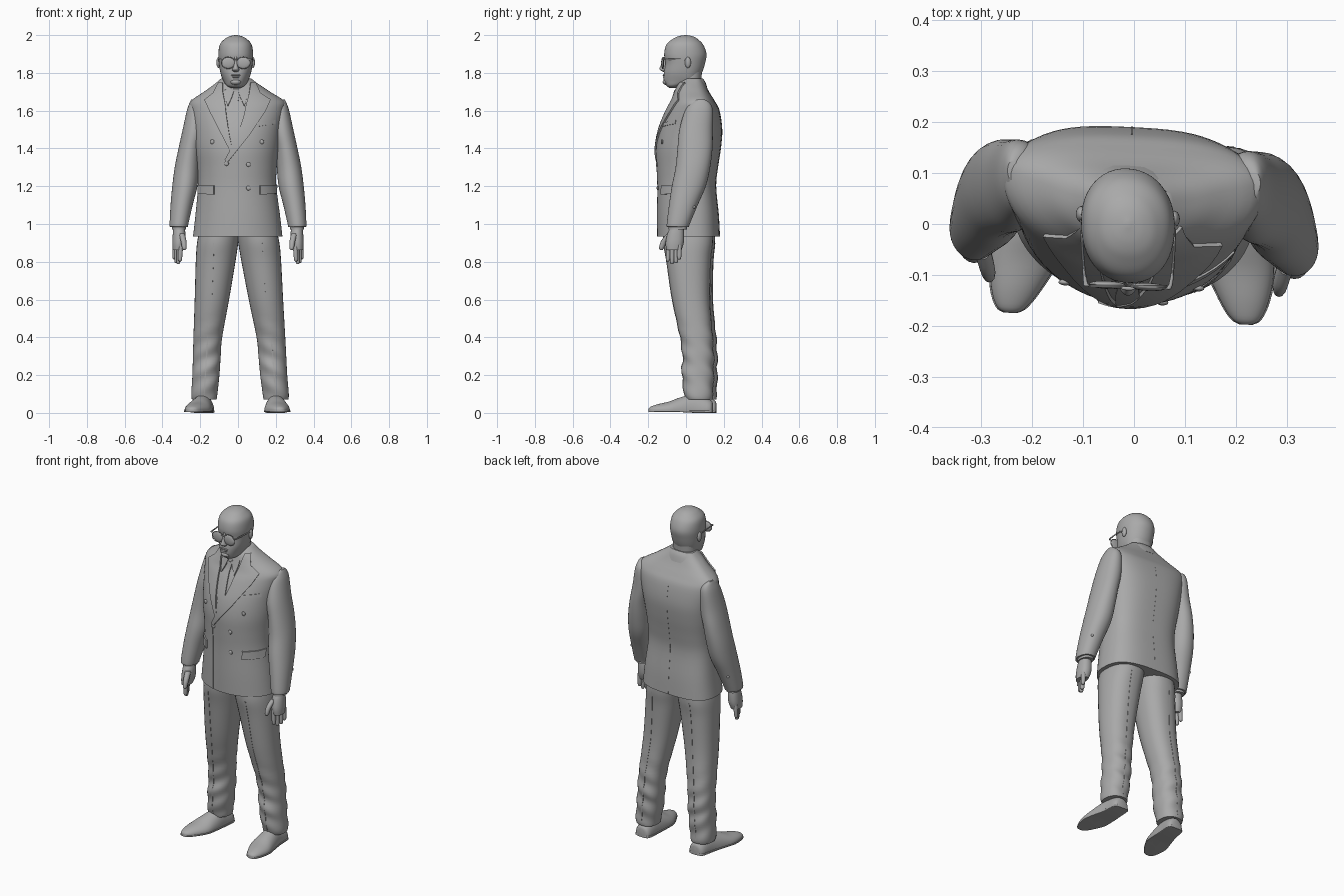
import bpy, bmesh, math
from mathutils import Vector
from mathutils.bvhtree import BVHTree

old = bpy.data.objects.get("Cube")
if old:
    bpy.data.objects.remove(old, do_unlink=True)

GREY = (0.4, 0.4, 0.4, 1)
mat = bpy.data.materials.new("plain grey")
mat.use_nodes = True
mat.diffuse_color = GREY
mat.node_tree.nodes["Principled BSDF"].inputs["Base Color"].default_value = GREY


def finish(name, bm, twist=True):
    """Turn a bmesh into a smooth object; twist gives the slight turn of the stance."""
    bmesh.ops.recalc_face_normals(bm, faces=bm.faces)
    if twist:
        for v in bm.verts:
            v.co.y -= 0.05 * v.co.x
    mesh = bpy.data.meshes.new(name)
    bm.to_mesh(mesh)
    bm.free()
    mesh.materials.append(mat)
    ob = bpy.data.objects.new(name, mesh)
    bpy.context.collection.objects.link(ob)
    bpy.ops.object.select_all(action='DESELECT')
    ob.select_set(True)
    bpy.context.view_layer.objects.active = ob
    bpy.ops.object.shade_smooth_by_angle(angle=math.radians(40))
    return ob


def skin(name, rings, twist=True):
    """Join rings of points with quads and cap both ends."""
    bm = bmesh.new()
    loops = [[bm.verts.new(p) for p in ring] for ring in rings]
    n = len(loops[0])
    for a, b in zip(loops, loops[1:]):
        for i in range(n):
            j = (i + 1) % n
            bm.faces.new((a[i], a[j], b[j], b[i]))
    bm.faces.new(loops[0])
    bm.faces.new(loops[-1])
    return finish(name, bm, twist)


def spline(rows, sub):
    """Catmull-Rom interpolation between section rows."""
    rows = [Vector(r) for r in rows]
    pts = [rows[0]] + rows + [rows[-1]]
    out = []
    for p, q, r, s in zip(pts, pts[1:], pts[2:], pts[3:]):
        for k in range(sub):
            t = k / sub
            out.append(0.5 * (2 * q + (r - p) * t + (2 * p - 5 * q + 4 * r - s) * t * t
                              + (3 * q - p - 3 * r + s) * t ** 3))
    return out + [rows[-1]]


def loft(name, rows, side=0, n=32, sub=4, front=2, back=2.4, along_y=False,
         shift=lambda t: 0, tilt=0, fold=0):
    """Rows are (t, x0, x1, b0, b1) or (t, x0, x1, b0, middle, b1); side is 1, -1 or 0 for centre."""
    rows = [r if len(r) == 6 else (*r[:4], (r[3] + r[4]) / 2, r[4]) for r in rows]
    rings = []
    for t, x0, x1, b0, bm_, b1 in spline(rows, sub):
        ring = []
        lift = 0.05 * (x0 + x1) / 2 if side else 0
        for i in range(n):
            a = 2 * math.pi * i / n
            c, s = math.cos(a), math.sin(a)
            e = 2 / (back if s > 0 else front)
            x = (x0 + x1) / 2 + (x1 - x0) / 2 * math.copysign(abs(c) ** e, c)
            b = bm_ + (b1 - bm_ if s > 0 else bm_ - b0) * math.copysign(abs(s) ** e, s)
            x = (side or 1) * x + shift(t)
            if along_y:
                ring.append((x, t + lift, b))
            else:
                b += lift + fold * math.sin(t * 60 + 2 * a) * max(0, 1 - abs(t - 0.25) / 0.3)
                ring.append((x, b, t + tilt * b))
        rings.append(ring)
    return skin(name, rings)


def ball(name, loc, size):
    bm = bmesh.new()
    bmesh.ops.create_uvsphere(bm, u_segments=20, v_segments=12, radius=1)
    for v in bm.verts:
        v.co = Vector(loc) + v.co * Vector(size)
    return finish(name, bm)


def tree_of(ob):
    return BVHTree.FromPolygons([v.co for v in ob.data.vertices],
                                [p.vertices for p in ob.data.polygons])


def on_surface(tree, x, z, face=-1):
    """Point and normal on the front (-1) or back (1) of a part."""
    hit = tree.ray_cast(Vector((x, 2 * face, z)), Vector((0, -face, 0)))
    if hit[0] is None:
        hit = tree.find_nearest(Vector((x, 0.1 * face, z)))
    nrm = hit[1] if hit[1].y * face > 0 else -hit[1]
    return hit[0], nrm


def ribbon(name, tree, left, right, height=0.006, face=-1, sub=6, across=5):
    """Cloth plate lying on a surface between two (x, z) edges."""
    rings = []
    for k in range((len(left) - 1) * sub + 1):
        i = min(k // sub, len(left) - 2)
        t = k / sub - i
        a = Vector(left[i]).lerp(Vector(left[i + 1]), t)
        b = Vector(right[i]).lerp(Vector(right[i + 1]), t)
        hits = [on_surface(tree, *a.lerp(b, j / across), face) for j in range(across + 1)]
        rings.append([p + n * height for p, n in hits]
                     + [p - n * 0.004 for p, n in reversed(hits)])
    return skin(name, rings, False)


# Jacket body
jacket = loft("jacket", [
    (.935, -.238, .235, -.152, .02, .178), (1.05, -.225, .222, -.153, .02, .172),
    (1.2, -.212, .203, -.152, .02, .158), (1.3, -.215, .205, -.156, .025, .168),
    (1.4, -.228, .215, -.158, .03, .183), (1.5, -.238, .228, -.14, .05, .19),
    (1.6, -.252, .247, -.1, .07, .175), (1.65, -.25, .245, -.073, .075, .15),
    (1.7, -.18, .17, -.057, .06, .12), (1.74, -.125, .11, -.045, .04, .1),
    (1.77, -.09, .07, -.02, .04, .085)], n=64, back=2.9)
cloth = tree_of(jacket)

# Lapels, tie and shirt collar
ribbon("left_lapel", cloth,
       [(.09, 1.745), (.115, 1.69), (.17, 1.655), (.145, 1.6), (.06, 1.47), (-.06, 1.32)],
       [(.065, 1.745), (.058, 1.69), (.045, 1.64), (.03, 1.57), (-.005, 1.46), (-.068, 1.34)], .009)
ribbon("right_lapel", cloth,
       [(-.1, 1.745), (-.13, 1.69), (-.175, 1.655), (-.15, 1.6), (-.1, 1.5), (-.04, 1.385)],
       [(-.08, 1.745), (-.078, 1.69), (-.068, 1.64), (-.06, 1.57), (-.045, 1.47), (-.03, 1.4)], .008)
ribbon("tie", cloth, [(-.028, 1.69), (-.02, 1.645), (-.036, 1.5), (-.035, 1.4)],
       [(.008, 1.69), (0, 1.645), (.012, 1.5), (-.025, 1.4)], .006)
for s, side in ((1, "left"), (-1, "right")):
    ribbon(side + "_shirt_collar_tip", cloth,
           [(-.01 + s * .012, 1.7), (-.01 + s * .022, 1.67), (-.01 + s * .042, 1.625)],
           [(-.01 + s * .06, 1.71), (-.01 + s * .058, 1.68), (-.01 + s * .046, 1.625)], .007)
loft("shirt_collar", [(1.68, -.092, .072, -.06, .085), (1.735, -.084, .062, -.056, .078)], tilt=.35)
loft("jacket_collar", [(1.68, -.125, .105, -.04, .114), (1.72, -.105, .085, -.028, .102),
                       (1.745, -.094, .074, -.015, .088)], tilt=.3)

# Front edge, pockets, seam and buttons
ribbon("front_edge", cloth, [(-.076, 1.31), (-.076, .937)], [(-.066, 1.31), (-.066, .937)],
       .003, sub=20)
ribbon("back_seam", cloth, [(-.006, 1.6), (-.006, .937)], [(-.002, 1.6), (-.002, .937)],
       .001, 1, 30)
ribbon("chest_pocket", cloth, [(.1, 1.535), (.1, 1.515)], [(.195, 1.55), (.195, 1.53)], .004)
ribbon("right_pocket_flap", cloth, [(-.208, 1.205), (-.208, 1.16)], [(-.125, 1.205), (-.125, 1.155)], .008)
ribbon("left_pocket_flap", cloth, [(.115, 1.205), (.115, 1.155)], [(.2, 1.205), (.2, 1.16)], .008)
for x, z in ((-.135, 1.435), (.125, 1.435), (-.06, 1.32), (.055, 1.315), (.055, 1.19)):
    p, nrm = on_surface(cloth, x, z)
    p.y += 0.05 * p.x
    ball("jacket_button", p + nrm * .002, (.012, .006, .012))

for s, side in ((1, "left"), (-1, "right")):
    # Sleeve, cuff and hand
    loft(side + "_sleeve", [
        (.985, .266, .36, -.1, .015), (1.0, .263, .362, -.102, .02), (1.1, .24, .357, -.09, .062),
        (1.2, .215, .348, -.075, .105), (1.3, .205, .335, -.055, .128), (1.4, .195, .315, -.045, .14),
        (1.5, .175, .293, -.035, .142), (1.6, .18, .271, -.005, .142), (1.64, .2, .257, .025, .127),
        (1.658, .228, .248, .06, .1)], s, back=2.2)
    loft(side + "_shirt_cuff", [(.972, .276, .35, -.092, .004), (1.0, .276, .35, -.092, .004)], s, sub=1)
    for z in (1.05, 1.09):
        ball(side + "_sleeve_button", (s * .335, z * .6 - .595, z), (.007, .008, .008))
    loft(side + "_palm", [(.862, .292, .346, -.104, -.024), (.9, .28, .348, -.108, -.012),
                          (.95, .278, .345, -.098, -.01), (.99, .286, .34, -.08, -.015)], s, n=20)
    for x, y, tip in ((.305, -.094, .802), (.314, -.072, .788), (.324, -.051, .793), (.334, -.034, .812)):
        loft(side + "_finger", [(tip, x - .002, x + .006, y - .006, y + .002),
                                (tip + .008, x - .008, x + .012, y - .012, y + .008),
                                (.85, x - .012, x + .012, y - .013, y + .011),
                                (.89, x - .014, x + .012, y - .011, y + .011)], s, n=12)
    loft(side + "_thumb", [(.862, .279, .289, -.135, -.124), (.872, .273, .296, -.143, -.117),
                           (.91, .273, .303, -.132, -.097), (.95, .282, .314, -.1, -.06)], s, n=12)

    # Trouser leg with pressed crease
    leg = loft(side + "_trouser_leg", [
        (.07, .125, .255, .0, .14), (.1, .12, .258, -.008, .143), (.2, .108, .251, -.02, .147),
        (.3, .1, .247, -.017, .147), (.4, .091, .243, -.03, .142), (.6, .052, .234, -.073, .127),
        (.8, .016, .226, -.103, .132), (.9, .0, .218, -.12, .143), (.98, -.01, .2, -.12, .143)],
        s, sub=8, shift=lambda t: .012 * (1 - t), fold=.006)
    tree = tree_of(leg)
    for face, part in ((-1, "front"), (1, "back")):
        mid = [(s * x + .012 * (1 - z), z) for x, z in ((.13, .9), (.145, .6), (.168, .4), (.19, .09))]
        ribbon(f"{side}_{part}_crease", tree, [(x - .003, z) for x, z in mid],
               [(x + .003, z) for x, z in mid], .002, face, 10, 2)

    # Shoe with sole and heel
    def turn(y):
        return .012 + (y - .1) * .08
    shape = ((.143, .185, .02, .05), (.128, .187, .046, .07), (.05, .192, .052, .1),
             (-.03, .202, .063, .082), (-.09, .212, .066, .06), (-.15, .224, .048, .046),
             (-.187, .23, .028, .033), (-.198, .231, .01, .022))
    loft(side + "_shoe", [(y, c - w, c + w, .004, .016, h) for y, c, w, h in shape], s,
         front=4, back=2, along_y=True, shift=turn)
    loft(side + "_sole", [(y, c - w - .003, c + w + .003, .004 if y < 0 else .0, .014)
                          for y, c, w, h in shape], s, front=6, back=6, along_y=True, shift=turn)
    loft(side + "_heel", [(.14, .158, .212, 0, .02), (.06, .15, .232, 0, .02)], s,
         front=8, back=8, along_y=True, shift=turn, sub=1)

# Head and neck
CX = -.012
def head_part(name, rows, **kw):
    loft(name, [(z, CX - w, CX + w, *ys) for z, w, *ys in rows], **kw)

head_part("neck", [(1.66, .074, -.05, .085), (1.74, .071, -.05, .08), (1.82, .07, -.04, .085)])
head_part("head", [
    (1.72, .024, -.088, -.035), (1.733, .048, -.105, .0), (1.76, .067, -.118, .0, .06),
    (1.8, .081, -.118, .0, .084), (1.85, .089, -.11, .0, .1), (1.9, .092, -.116, .0, .108),
    (1.95, .084, -.104, .0, .09), (1.98, .058, -.07, .06), (1.994, .032, -.04, .034),
    (2.0, .004, -.006, .004)], n=48, sub=6, front=2.2, back=2.1)
head_part("nose", [(1.806, .012, -.122, -.09), (1.815, .019, -.138, -.09), (1.825, .016, -.141, -.09),
                   (1.85, .01, -.13, -.09), (1.885, .009, -.118, -.09)], n=16)
ball("upper_lip", (CX, -.115, 1.788), (.026, .009, .005))
ball("lower_lip", (CX, -.114, 1.778), (.022, .009, .006))
ball("chin", (CX, -.104, 1.752), (.028, .02, .016))

# Sunglasses and ears
for s, side in ((1, "left"), (-1, "right")):
    ball(side + "_ear", (CX + s * .091, .014, 1.855), (.011, .016, .029))
    c = (CX + s * .04, -.122, 1.853)
    ball(side + "_lens", c, (.036, .008, .03))
    bpy.ops.mesh.primitive_torus_add(location=c, rotation=(math.pi / 2, 0, 0), major_radius=.036,
                                     minor_radius=.002, major_segments=32, minor_segments=8)
    rim = bpy.context.object
    rim.name = side + "_lens_rim"
    rim.scale.y = .86
    rim.data.materials.append(mat)
    bpy.ops.object.shade_smooth()
    x = CX + s * .084
    loft(side + "_temple", [(-.126, x - .012 - s * .008, x + .004 - s * .008, 1.868, 1.876),
                            (-.115, x - .004, x + .004, 1.867, 1.876),
                            (-.05, x - .002 + s * .006, x + .003 + s * .006, 1.868, 1.876),
                            (.015, x - .003 + s * .008, x + .003 + s * .008, 1.866, 1.873)],
         n=10, along_y=True)
ball("glasses_bridge", (CX, -.127, 1.872), (.014, .004, .004))
